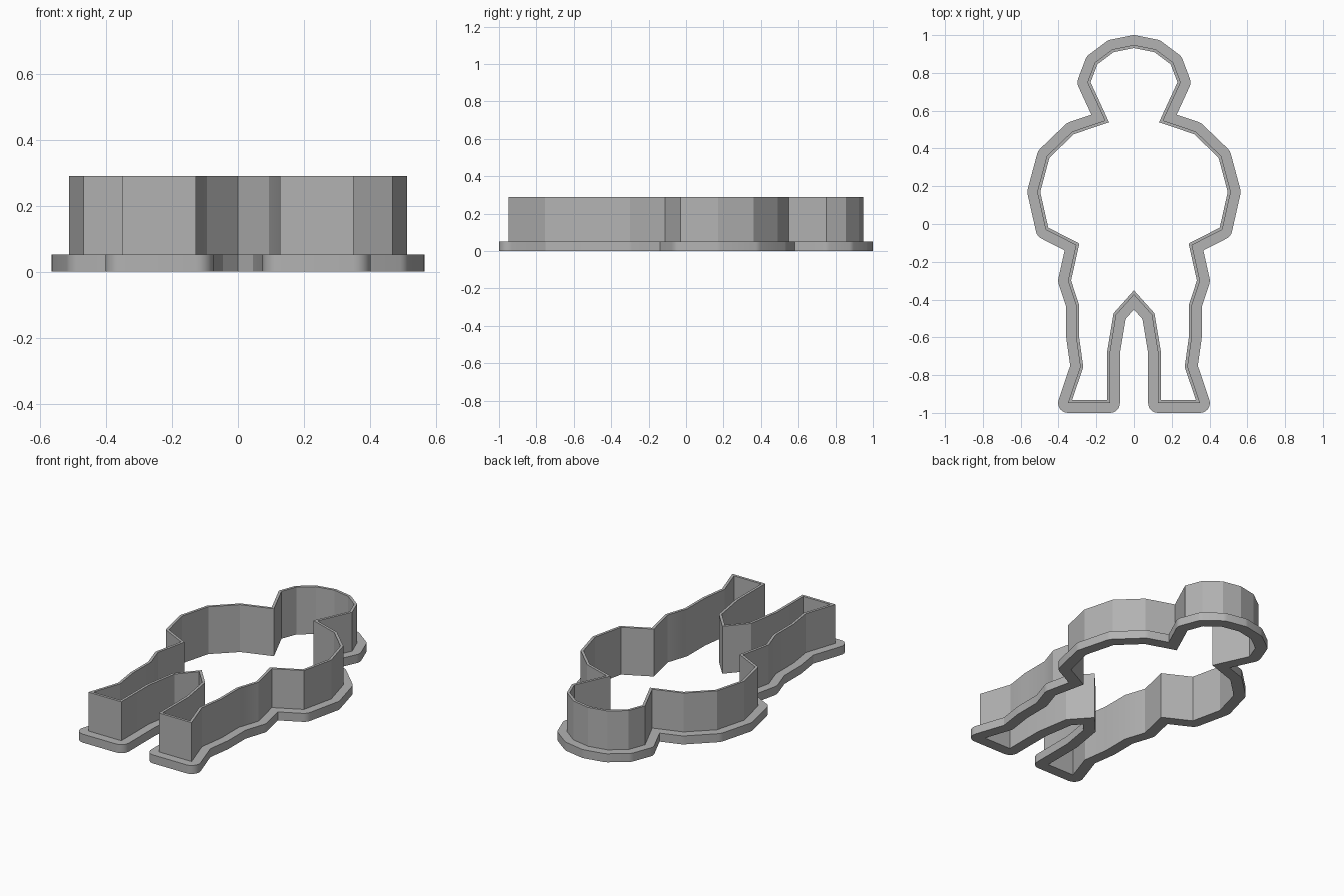
import bpy, bmesh, math
from mathutils import Vector

cube = bpy.data.objects.get("Cube")
if cube:
    bpy.data.objects.remove(cube, do_unlink=True)

WALL_TOP, RIM_TOP = 0.29, 0.052      # heights
THICK, RIM = 0.016, 0.052            # wall thickness, rim overhang

# Half outline of the blade's outer face, from head top round to the crotch
half = [(0, .948), (.115, .925), (.208, .855), (.248, .75), (.155, .548),
        (.327, .49), (.462, .36), (.513, .17), (.468, -.03), (.308, -.112),
        (.35, -.30), (.307, -.43), (.307, -.60), (.285, -.755), (.35, -.948),
        (.127, -.948), (.127, -.68), (.094, -.48), (0, -.375)]
outline = [Vector(p) for p in half + [(-x, y) for x, y in half[-2:0:-1]]]

grey = bpy.data.materials.new("grey plastic")
grey.use_nodes = True
colour = (0.45, 0.45, 0.45, 1)
grey.diffuse_color = colour
grey.node_tree.nodes["Principled BSDF"].inputs["Base Color"].default_value = colour


def corners():
    """Yield each outline point with its mitre vector and rounded rim offsets."""
    for i, p in enumerate(outline):
        a = (p - outline[i - 1]).normalized()
        b = (outline[(i + 1) % len(outline)] - p).normalized()
        na, nb = Vector((-a.y, a.x)), Vector((-b.y, b.x))
        mitre = (na + nb) / (1 + na.dot(nb))
        turn = math.atan2(a.cross(b), a.dot(b))
        if turn < 0:                 # convex corner: arc round it
            steps = math.ceil(-turn / math.radians(16))
            fan = []
            for k in range(steps + 1):
                t = turn * k / steps
                fan.append(Vector((na.x * math.cos(t) - na.y * math.sin(t),
                                   na.x * math.sin(t) + na.y * math.cos(t))))
        else:
            fan = [mitre]
        yield p, mitre, fan


# Sweep one stepped cross-section round the outline
bm = bmesh.new()
sections = []
for p, mitre, fan in corners():
    inner = p - mitre * THICK
    for f in fan:
        rim = p + f * RIM
        loop = [(inner, 0), (inner, WALL_TOP), (p, WALL_TOP),
                (p, RIM_TOP), (rim, RIM_TOP), (rim, 0)]
        sections.append([bm.verts.new((q.x, q.y, z)) for q, z in loop])
for i, s in enumerate(sections):
    n = sections[(i + 1) % len(sections)]
    for j in range(len(s)):
        k = (j + 1) % len(s)
        bm.faces.new((s[j], s[k], n[k], n[j]))
bmesh.ops.remove_doubles(bm, verts=bm.verts, dist=1e-5)
bmesh.ops.recalc_face_normals(bm, faces=bm.faces)

mesh = bpy.data.meshes.new("figure_cutter")
bm.to_mesh(mesh)
bm.free()
mesh.materials.append(grey)
cutter = bpy.data.objects.new("figure_cutter", mesh)
bpy.context.collection.objects.link(cutter)
bpy.context.view_layer.objects.active = cutter
cutter.select_set(True)
bpy.ops.object.shade_smooth_by_angle(angle=math.radians(22))
